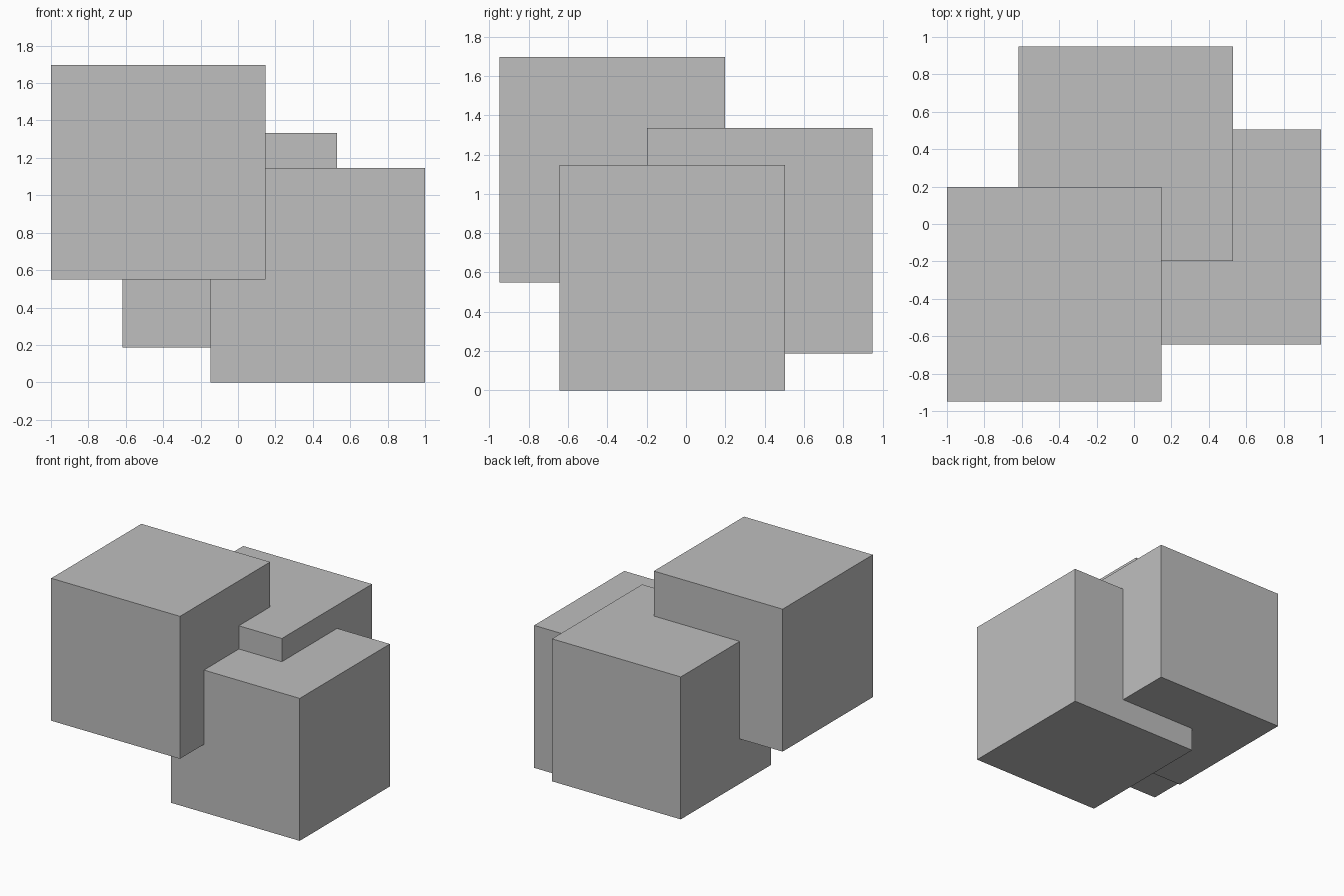
import bpy
from mathutils import Vector

default = bpy.data.objects.get("Cube")
if default:
    bpy.data.objects.remove(default, do_unlink=True)

SIDE = 1.147

# Single plain grey
grey = bpy.data.materials.new("plain_grey")
grey.use_nodes = True
colour = (0.52, 0.52, 0.52, 1)
grey.diffuse_color = colour
grey.node_tree.nodes["Principled BSDF"].inputs["Base Color"].default_value = colour


def block(name, low_corner):
    """Equal cube placed by its lowest corner."""
    centre = Vector(low_corner) + Vector((SIDE, SIDE, SIDE)) / 2
    bpy.ops.mesh.primitive_cube_add(size=SIDE, location=centre)
    obj = bpy.context.object
    obj.name = name
    obj.data.materials.append(grey)
    return obj


# Three overlapping cubes
block("upper_front_cube", (-1.0, -0.948, 0.549))
block("middle_back_cube", (-0.617, -0.199, 0.187))
block("lower_left_cube", (-0.147, -0.643, 0.0))
